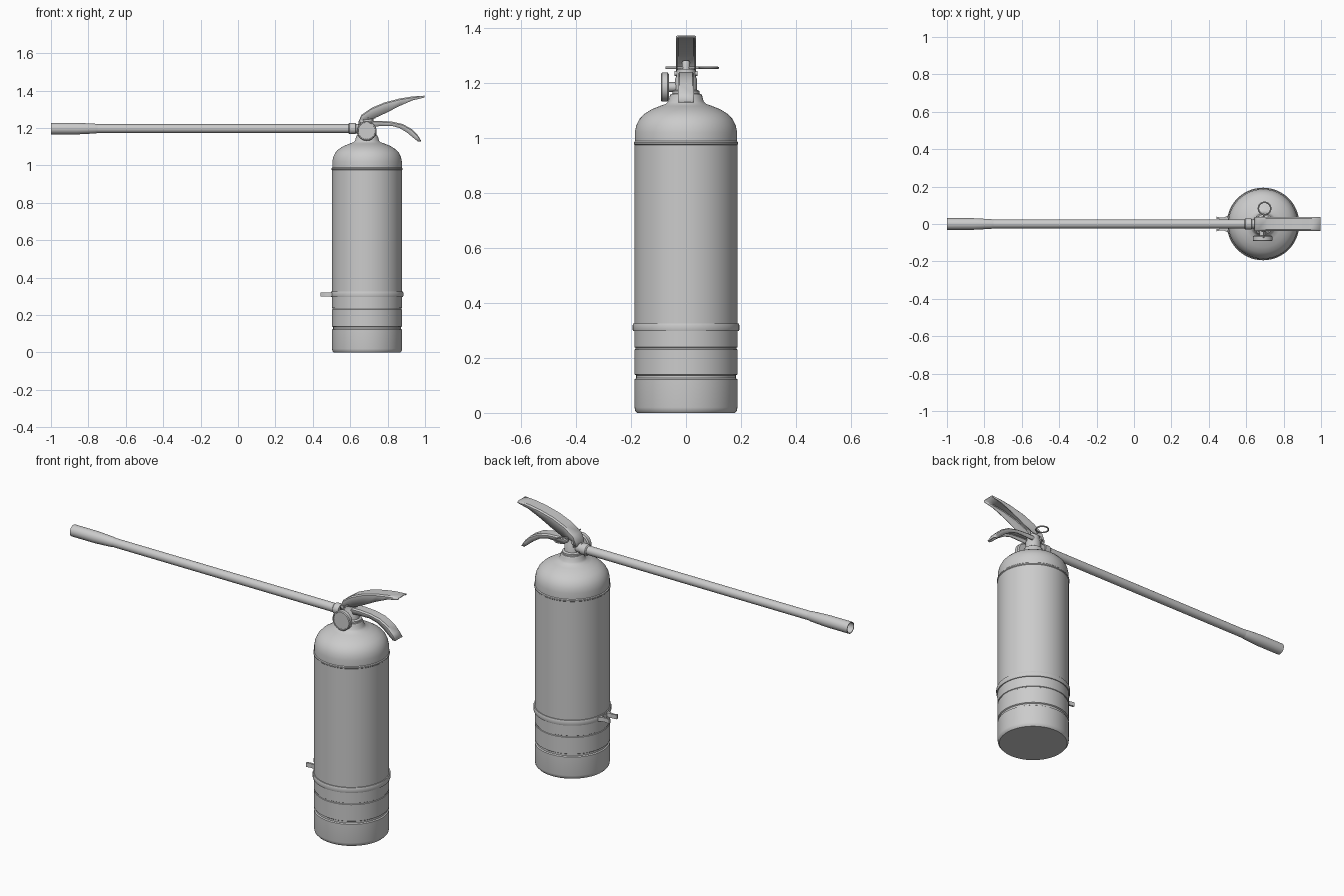
import bpy, bmesh, math
from mathutils import Vector, Matrix

if "Cube" in bpy.data.objects:
    bpy.data.objects.remove(bpy.data.objects["Cube"])

CX = 0.69  # axis of the tank

grey = bpy.data.materials.new("plain grey")
grey.diffuse_color = (0.6, 0.6, 0.6, 1)
grey.use_nodes = True
grey.node_tree.nodes["Principled BSDF"].inputs["Base Color"].default_value = grey.diffuse_color


def finish(name, bm):
    bmesh.ops.recalc_face_normals(bm, faces=bm.faces)
    mesh = bpy.data.meshes.new(name)
    bm.to_mesh(mesh)
    bm.free()
    mesh.materials.append(grey)
    obj = bpy.data.objects.new(name, mesh)
    bpy.context.collection.objects.link(obj)
    return obj


def lathe(name, profile, origin, axis=(0, 0, 1), n=32, loop=False):
    """Revolve (radius, height) points about an axis; cap open ends unless looped."""
    bm = bmesh.new()
    mat = Matrix.Translation(origin) @ Vector(axis).to_track_quat('Z', 'Y').to_matrix().to_4x4()
    rings = []
    for r, h in profile:
        rings.append([bm.verts.new(mat @ Vector((r * math.cos(2 * math.pi * i / n),
                                                 r * math.sin(2 * math.pi * i / n), h)))
                      for i in range(n)])
    pairs = list(zip(rings, rings[1:]))
    if loop:
        pairs.append((rings[-1], rings[0]))
    else:
        bm.faces.new(rings[0])
        bm.faces.new(rings[-1])
    for a, b in pairs:
        for i in range(n):
            j = (i + 1) % n
            bm.faces.new((a[i], a[j], b[j], b[i]))
    return finish(name, bm)


def channel(name, top, bottom, w):
    """Bent sheet-metal lever with a U section, open underneath."""
    bm = bmesh.new()
    rows = []
    for (tx, tz), (bx, bz) in zip(top, bottom):
        e = min(0.007, (tz - bz) * 0.4)
        pts = [(bx, -w, bz), (tx, -w, tz - e), (tx, -w + 0.007, tz),
               (tx, w - 0.007, tz), (tx, w, tz - e), (bx, w, bz)]
        rows.append([bm.verts.new(p) for p in pts])
    for a, b in zip(rows, rows[1:]):
        for i in range(5):
            bm.faces.new((a[i], b[i], b[i + 1], a[i + 1]))
    bm.faces.new(rows[0])  # closed rear end
    obj = finish(name, bm)
    # make the sheet face upward so thickness grows inward
    if sum(p.normal.z * p.area for p in obj.data.polygons) < 0:
        obj.data.flip_normals()
    mod = obj.modifiers.new("thickness", 'SOLIDIFY')
    mod.thickness = 0.006
    mod.offset = -1
    return obj


def plate(name, pts, z0, z1):
    """Extrude a plan outline between two heights."""
    bm = bmesh.new()
    face = bm.faces.new([bm.verts.new((x, y, z0)) for x, y in pts])
    geo = bmesh.ops.extrude_face_region(bm, geom=[face])["geom"]
    bmesh.ops.translate(bm, vec=(0, 0, z1 - z0),
                        verts=[v for v in geo if isinstance(v, bmesh.types.BMVert)])
    return finish(name, bm)


# Tank with two grooves, shoulder lip, dome and neck
lathe("tank", [(0.178, 0), (0.185, 0.008), (0.187, 0.02), (0.187, 0.122), (0.181, 0.126),
               (0.181, 0.136), (0.187, 0.140), (0.187, 0.230), (0.184, 0.232), (0.184, 0.237),
               (0.187, 0.239), (0.187, 0.975), (0.190, 0.978), (0.190, 0.984), (0.186, 0.988),
               (0.186, 1.02), (0.181, 1.045), (0.170, 1.068), (0.152, 1.087), (0.125, 1.104),
               (0.095, 1.116), (0.073, 1.124), (0.064, 1.133), (0.060, 1.150), (0.055, 1.160),
               (0.040, 1.163)], (CX, 0, 0), n=64)

# Strap and the forked clip that holds the nozzle
lathe("strap", [(0.185, 0.297), (0.192, 0.297), (0.194, 0.303), (0.194, 0.319),
                (0.192, 0.325), (0.185, 0.325)], (CX, 0, 0), n=64, loop=True)
for s, side in ((1, "back"), (-1, "front")):
    plate("clip_prong_" + side, [(x, s * y) for x, y in (
        (0.512, 0.052), (0.485, 0.036), (0.462, 0.034), (0.440, 0.040), (0.440, 0.028),
        (0.465, 0.024), (0.490, 0.024), (0.512, 0.015))], 0.299, 0.322)
plate("clip_base", [(0.494, -0.03), (0.515, -0.05), (0.515, 0.05), (0.494, 0.03)], 0.299, 0.322)

# Valve
lathe("valve_body", [(0.040, 1.14), (0.040, 1.215), (0.034, 1.225), (0.034, 1.25)], (CX, 0, 0))
lathe("valve_collar", [(0.050, 1.155), (0.050, 1.17), (0.042, 1.175)], (CX, 0, 0))
lathe("plunger", [(0.014, 1.24), (0.014, 1.275), (0.010, 1.282)], (CX, 0, 0), n=20)

# Pressure gauge facing the front
lathe("gauge_stem", [(0.018, 0), (0.018, 0.07)], (CX - 0.002, 0, 1.185), (0, -1, 0), n=20)
lathe("gauge", [(0.046, 0.062), (0.053, 0.067), (0.053, 0.087), (0.049, 0.091), (0.046, 0.091),
                (0.045, 0.088)], (CX - 0.002, 0, 1.185), (0, -1, 0), n=40)

# Hose with its fitting and a hollow nozzle
hose_z = 1.197
lathe("hose_fitting", [(0.022, 0), (0.025, 0.03), (0.025, 0.045), (0.030, 0.047),
                       (0.030, 0.080), (0.025, 0.085)], (0.675, 0, hose_z), (-1, 0, 0), n=24)
lathe("hose", [(0.0235, 0), (0.0235, 1.36)], (0.60, 0, hose_z), (-1, 0, 0), n=24)
lathe("nozzle", [(0.0235, 0), (0.026, 0.015), (0.031, 0.11), (0.031, 0.25), (0.027, 0.25),
                 (0.025, 0.11), (0.020, 0.03)], (-0.75, 0, hose_z), (-1, 0, 0), n=24)

# Squeeze lever and carry handle
channel("squeeze_lever",
        [(0.644, 1.233), (0.660, 1.270), (0.714, 1.308), (0.783, 1.337), (0.864, 1.358),
         (0.933, 1.369), (0.997, 1.373)],
        [(0.644, 1.212), (0.670, 1.243), (0.725, 1.250), (0.790, 1.280), (0.864, 1.318),
         (0.933, 1.348), (0.997, 1.363)], 0.037)
channel("carry_handle",
        [(0.660, 1.238), (0.757, 1.239), (0.820, 1.235), (0.880, 1.222), (0.928, 1.195),
         (0.960, 1.163), (0.979, 1.132)],
        [(0.660, 1.205), (0.757, 1.210), (0.820, 1.212), (0.864, 1.200), (0.906, 1.174),
         (0.944, 1.142), (0.962, 1.128)], 0.030)
lathe("lever_pivot", [(0.009, -0.041), (0.009, 0.041)], (0.662, 0, 1.235), (0, 1, 0), n=16)

# Safety pin and pull ring
lathe("safety_pin", [(0.004, -0.075), (0.004, 0.052)], (CX + 0.005, 0, 1.255), (0, 1, 0), n=12)
bpy.ops.mesh.primitive_torus_add(location=(CX + 0.008, 0.083, 1.255), major_radius=0.033,
                                 minor_radius=0.004, major_segments=32, minor_segments=8)
ring = bpy.context.object
ring.name = "pull_ring"
ring.data.materials.append(grey)

# Smooth shading with crisp edges
bpy.ops.object.select_all(action='SELECT')
bpy.ops.object.shade_smooth_by_angle(angle=math.radians(35))
